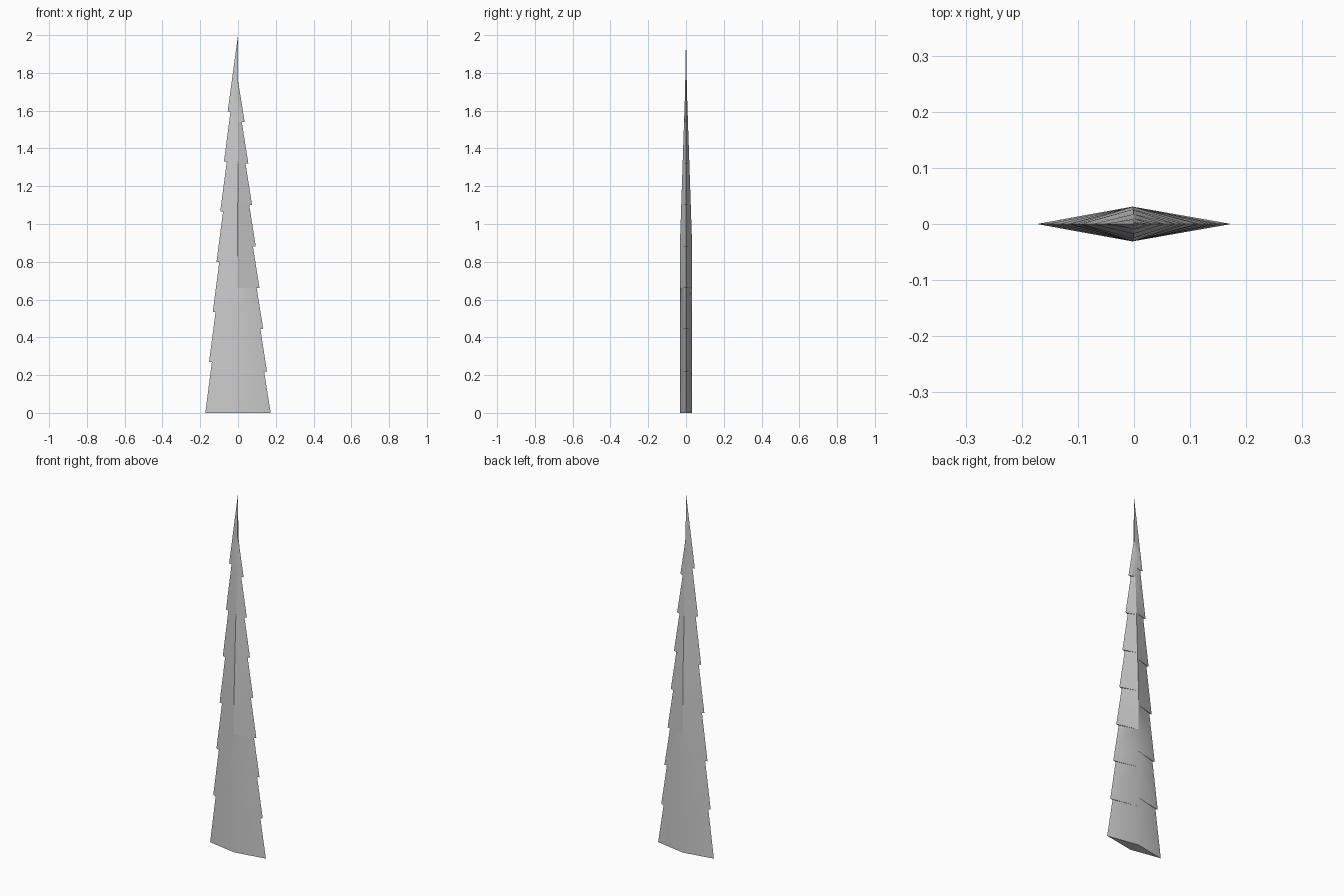
import bpy
import bmesh
import math

if "Cube" in bpy.data.objects:
    bpy.data.objects.remove(bpy.data.objects["Cube"])

RIDGE_X = -0.003
LEFT_STEPS = [0.0, 0.27, 0.535, 0.80, 1.065, 1.33, 1.595, 2.0]
RIGHT_STEPS = [0.0, 0.22, 0.445, 0.66, 0.88, 1.10, 1.32, 1.54, 1.76]
LEFT_OUT = [0.173 - 0.0197 * i for i in range(7)]
RIGHT_OUT = [0.173 - 0.0197 * i for i in range(8)]
LEVELS = sorted(set(LEFT_STEPS + RIGHT_STEPS + [0.93, 1.7]))


def thickness(z):
    # constant blade body, tapering to a thin tip
    if z < 0.93:
        return 0.031
    if z < 1.7:
        return 0.031 + (0.005 - 0.031) * (z - 0.93) / 0.77
    return 0.005 * (2.0 - z) / 0.3


bm = bmesh.new()


def half(sign, steps, outs):
    """One serrated side: each tooth is a tapering wedge, overhanging the one below."""
    prev = None
    for i, out in enumerate(outs):
        z0, z1 = steps[i], steps[i + 1]
        last = i == len(outs) - 1
        top = 0.0 if last else outs[i + 1] - 0.015
        for z in [v for v in LEVELS if z0 <= v <= z1]:
            t = thickness(z)
            e = out + (top - out) * (z - z0) / (z1 - z0)
            rx = RIDGE_X * (2.0 - z) / 2.0
            ring = [bm.verts.new(p) for p in
                    ((rx, -t, z), (sign * e, 0, z), (rx, t, z))]
            if prev:
                for a, b in ((0, 1), (1, 2)):
                    bm.faces.new((prev[a], prev[b], ring[b], ring[a]))
            elif z == 0:
                bm.faces.new(ring)
            # thin tip of the longer side is closed along the ridge
            if sign < 0 and prev and z > 1.76:
                bm.faces.new((prev[2], prev[0], ring[0], ring[2]))
            prev = ring


half(-1, LEFT_STEPS, LEFT_OUT)
half(1, RIGHT_STEPS, RIGHT_OUT)
bmesh.ops.remove_doubles(bm, verts=bm.verts, dist=0.0002)
bmesh.ops.dissolve_degenerate(bm, edges=bm.edges, dist=0.0001)
bmesh.ops.recalc_face_normals(bm, faces=bm.faces)

# Serrated blade
mesh = bpy.data.meshes.new("serrated_blade")
bm.to_mesh(mesh)
bm.free()
blade = bpy.data.objects.new("serrated_blade", mesh)
bpy.context.collection.objects.link(blade)
bpy.context.view_layer.objects.active = blade
blade.select_set(True)
bpy.ops.object.shade_smooth_by_angle(angle=math.radians(30))
